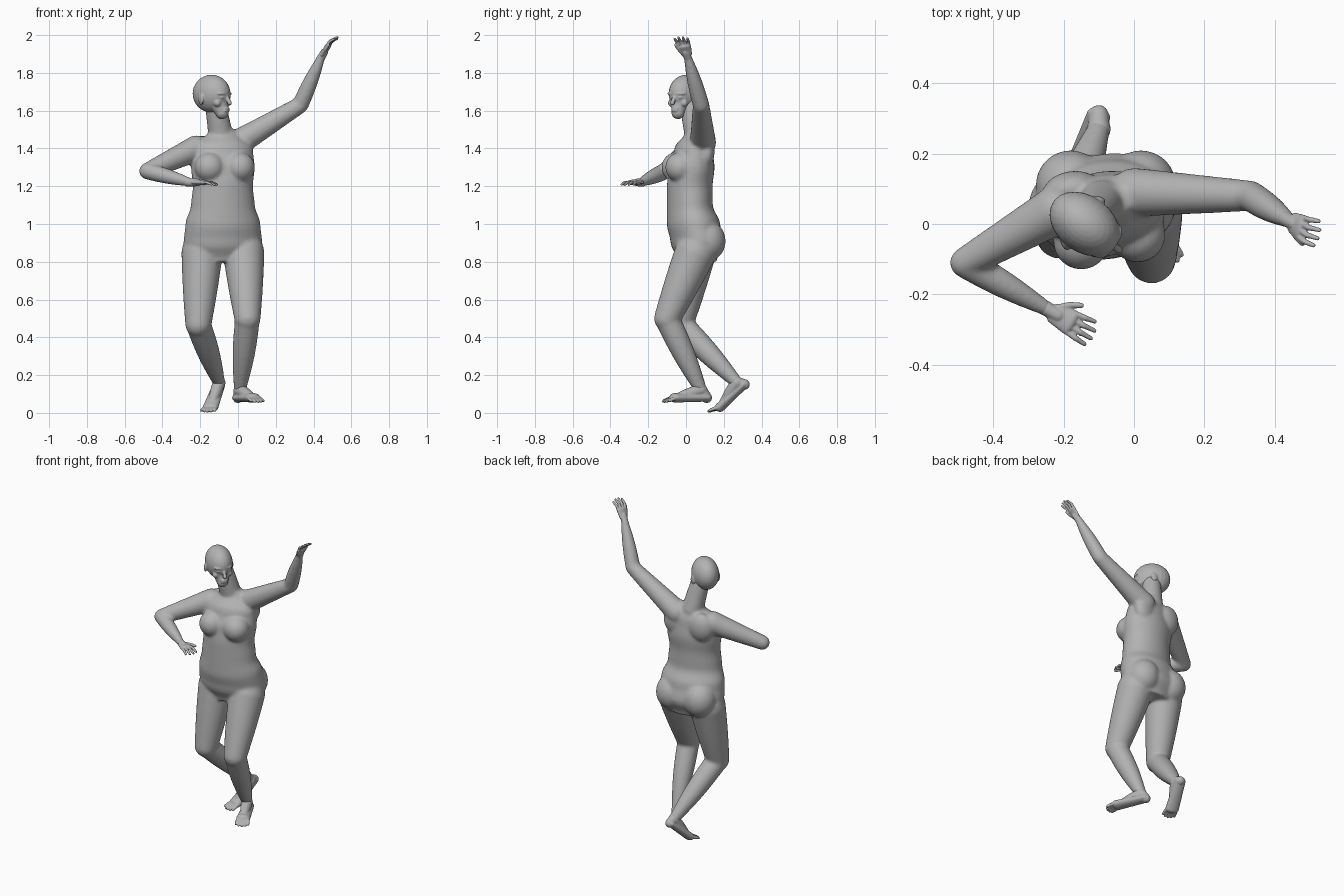
import bpy, bmesh, math
from mathutils import Vector, Matrix

cube = bpy.data.objects.get("Cube")
if cube:
    bpy.data.objects.remove(cube)

GREY = (0.45, 0.45, 0.45, 1)
skin = bpy.data.materials.new("plain grey")
skin.use_nodes = True
skin.diffuse_color = GREY
skin.node_tree.nodes["Principled BSDF"].inputs["Base Color"].default_value = GREY


def loft(bm, stations, side, sides=24):
    """Join ellipses given as centre, half width, half depth; side is the width direction."""
    rings = []
    along = (stations[-1][0] - stations[0][0]).normalized()
    depth_axis = along.cross(side).normalized()
    width_axis = depth_axis.cross(along)
    for centre, width, depth in stations:
        ring = []
        for k in range(sides):
            angle = math.tau * k / sides
            offset = width_axis * width * math.cos(angle) + depth_axis * depth * math.sin(angle)
            ring.append(bm.verts.new(centre + offset))
        rings.append(ring)
    for low, high in zip(rings, rings[1:]):
        for k in range(sides):
            bm.faces.new((low[k - 1], low[k], high[k], high[k - 1]))
    bm.faces.new(rings[0])
    bm.faces.new(rings[-1])


def bone(bm, start, end, start_radius, end_radius, bulge=0, side=(1, 0, 0), flat=1):
    """Tapered segment with rounded ends and an optional muscle bulge in the middle."""
    start, end = Vector(start), Vector(end)
    along = (end - start).normalized()
    stations = []
    caps = [math.radians(angle) for angle in (80, 60, 40, 20)]
    for angle in caps:
        centre = start - along * start_radius * flat * math.sin(angle)
        stations.append((centre, start_radius * math.cos(angle)))
    steps = 8
    for i in range(steps + 1):
        t = i / steps
        radius = start_radius + (end_radius - start_radius) * t + bulge * math.sin(math.pi * t)
        stations.append((start.lerp(end, t), radius))
    for angle in reversed(caps):
        centre = end + along * end_radius * flat * math.sin(angle)
        stations.append((centre, end_radius * math.cos(angle)))
    loft(bm, [(centre, radius, radius * flat) for centre, radius in stations], Vector(side))


def ball(bm, centre, radii, turn=0):
    matrix = (Matrix.Translation(centre) @ Matrix.Rotation(turn, 4, "Z")
              @ Matrix.Diagonal((*radii, 1)))
    bmesh.ops.create_uvsphere(bm, u_segments=24, v_segments=16, radius=1, matrix=matrix)


def fuse(name, bm, voxel, relax):
    """Blend the overlapping volumes into one smooth skin."""
    bmesh.ops.recalc_face_normals(bm, faces=bm.faces)
    mesh = bpy.data.meshes.new(name)
    bm.to_mesh(mesh)
    bm.free()
    mesh.materials.append(skin)
    obj = bpy.data.objects.new(name, mesh)
    bpy.context.collection.objects.link(obj)
    blend = obj.modifiers.new("Blend", "REMESH")
    blend.mode = "VOXEL"
    blend.voxel_size = voxel
    blend.use_smooth_shade = True
    smooth = obj.modifiers.new("Relax", "SMOOTH")
    smooth.factor = 0.5
    smooth.iterations = relax
    return obj


def digits(bm, base, spread, way, curl, count, length, radius):
    """A fanned row of fingers or toes, longest in the middle, bending towards curl."""
    for i in range(count):
        k = i - (count - 1) / 2
        reach = length * (1 - k * k / 15) / 2
        root = base + spread * k
        first = (way + spread * k * 4).normalized()
        second = (first + curl).normalized()
        knuckle = root + first * reach
        bone(bm, root, knuckle, radius, radius * 0.95, side=spread)
        bone(bm, knuckle, knuckle + second * reach, radius * 0.95, radius * 0.75, side=spread)


def hand(name, wrist, palm_end, spread, curl, thumb_way):
    wrist, palm_end, spread = Vector(wrist), Vector(palm_end), Vector(spread).normalized()
    way = (palm_end - wrist).normalized()
    bm = bmesh.new()
    bone(bm, wrist - way * 0.02, wrist.lerp(palm_end, 0.5), 0.022, 0.02)
    bone(bm, wrist.lerp(palm_end, 0.3), palm_end, 0.03, 0.038, side=spread, flat=0.4)
    digits(bm, palm_end, spread * 0.019, way, Vector(curl), 4, 0.075, 0.0085)
    thumb_root = wrist.lerp(palm_end, 0.4) + spread * 0.02
    digits(bm, thumb_root, spread * 0.01, Vector(thumb_way), way / 2, 1, 0.065, 0.01)
    fuse(name, bm, 0.0035, 2)


def foot(name, ankle, heel, sole_end, spread, toe_way):
    ankle, heel, sole_end, spread = map(Vector, (ankle, heel, sole_end, spread))
    bm = bmesh.new()
    bone(bm, ankle, heel, 0.032, 0.028)
    bone(bm, heel, sole_end, 0.034, 0.042, side=spread, flat=0.6)
    bone(bm, ankle, ankle.lerp(sole_end, 0.8), 0.034, 0.022, 0.003)
    way = Vector(toe_way).normalized()
    digits(bm, sole_end + way * 0.015, spread.normalized() * 0.016, way, Vector((0, 0, -0.1)),
           5, 0.05, 0.01)
    fuse(name, bm, 0.004, 3)


# Torso: rings a tenth apart, each with centre y, half width and half depth
bm = bmesh.new()
girths = [(.06, .16, .1), (.06, .21, .14), (.04, .2, .14), (.02, .17, .12),
          (.02, .16, .12), (.03, .17, .12), (.04, .16, .1), (.06, .07, .05)]
rows = []
for i in range(len(girths) * 4 - 3):
    k = min(i // 4, len(girths) - 2)
    t = i / 4 - k
    ease = t * t * (3 - 2 * t)
    y, width, depth = Vector(girths[k]).lerp(Vector(girths[k + 1]), ease)
    rows.append((Vector((-.08, y, .8 + i / 40)), width, depth))
loft(bm, rows, Vector((1, .15, 0)), 32)
bone(bm, (-.09, .06, 1.46), (-.12, .02, 1.64), .066, .056)

# Breasts, buttocks and shoulder blades
for side in (-1, 1):
    ball(bm, (-.07 + side * .08, -.04 + side * .01, 1.3), (.08, .08, .08))
    ball(bm, (-.08 + side * .1, .11, .91), (.1, .1, .11))
    ball(bm, (-.09 + side * .09, .1, 1.38), (.08, .05, .09), .2)

# Legs and arms, from root to middle joint to end
limbs = {
    "left leg": ((.03, .05, .85), (.05, -.1, .5), (.01, .08, .12)),
    "right leg": ((-.19, .05, .85), (-.21, -.03, .47), (-.1, .27, .16)),
    "left arm": ((0, .09, 1.43), (.33, .08, 1.63), (.44, .01, 1.88)),
    "right arm": ((-.22, .04, 1.4), (-.48, -.11, 1.28), (-.25, -.24, 1.22)),
}
for limb, (root, joint, end) in limbs.items():
    if "leg" in limb:
        bone(bm, root, joint, .11, .07, .003)
        bone(bm, joint, end, .066, .032, .01)
    else:
        bone(bm, root, joint, .07, .044)
        bone(bm, joint, end, .044, .022, .006)
fuse("body", bm, .008, 12)

# Head: skull, jaw, nose, lips and chin, with paired features
bm = bmesh.new()
ball(bm, (0, 0, .13), (.08, .11, .1))
bone(bm, (0, -.03, .12), (0, -.07, .03), .068, .035)
bone(bm, (0, -.1, .12), (0, -.12, .08), .008, .012)
for z in (.04, .052):
    ball(bm, (0, -.1, z), (.022, .012, .006))
for side in (-1, 1):
    tilt = side * .35
    ball(bm, (side * .03, -.09, .13), (.03, .016, .008), tilt)
    ball(bm, (side * .03, -.09, .11), (.015, .012, .008), tilt)
    ball(bm, (side * .04, -.07, .08), (.022, .02, .02))
    ball(bm, (side * .08, .01, .1), (.009, .02, .03), tilt)
head = fuse("head", bm, .0045, 3)
head.location = (-.14, 0, 1.56)
head.rotation_euler.z = math.radians(53)

# Hands and feet
hand("left_hand", limbs["left arm"][-1], (.475, -.01, 1.94), (-.2, -1, 0),
     (.5, 0, -.3), (.4, -.6, .6))
hand("right_hand", limbs["right arm"][-1], (-.18, -.28, 1.22), (.4, .9, 0),
     (.1, 0, -.4), (.9, .2, 0))
foot("left_foot", limbs["left leg"][-1], (0, .11, .08), (.08, -.06, .08),
     (.9, .45, 0), (.45, -.9, -.3))
foot("right_foot", limbs["right leg"][-1], (-.1, .31, .15), (-.145, .18, .03),
     (.95, -.25, 0), (-.25, -.9, -.3))
